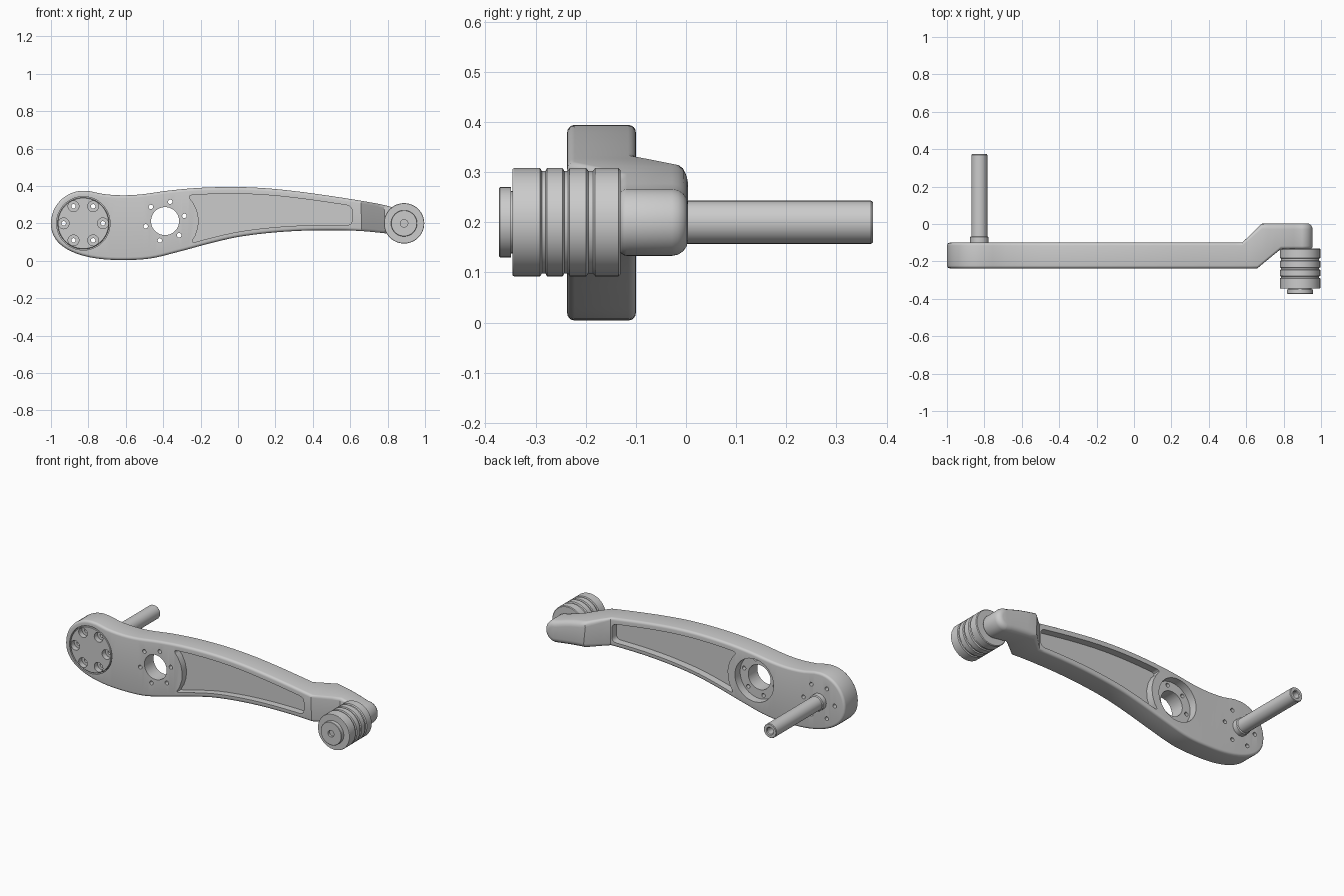
import bpy, bmesh, math

if "Cube" in bpy.data.objects:
    bpy.data.objects.remove(bpy.data.objects["Cube"])

HUB = (-0.827, 0.2)      # axle boss centre (x, z)
BORE = (-0.39, 0.212)    # large through hole
TIP = (0.888, 0.2)       # roller centre
TOP = [(-.827, .374), (-.78, .370), (-.73, .358), (-.63, .350), (-.525, .354), (-.363, .376), (-.2, .390),
       (0, .394), (.17, .386), (.33, .369), (.49, .347), (.65, .322), (.785, .297), (.888, .267)]
BOT = [(-.62, .004), (-.47, .012), (-.31, .05), (-.15, .093), (0, .127), (.17, .149), (.33, .160),
       (.49, .163), (.64, .160), (.785, .147), (.888, .133)]


def curve(pts, x):
    """Smooth interpolation through (x, z) points, level at the first one."""
    def slope(i):
        if i == 0:
            return 0
        a, b = pts[i - 1], pts[min(i + 1, len(pts) - 1)]
        return (b[1] - a[1]) / (b[0] - a[0])
    i = max(k for k in range(len(pts) - 1) if k == 0 or pts[k][0] <= x)
    (x0, z0), (x1, z1) = pts[i], pts[i + 1]
    h = x1 - x0
    t = (x - x0) / h
    return ((2*t**3 - 3*t*t + 1) * z0 + (t**3 - 2*t*t + t) * h * slope(i)
            + (3*t*t - 2*t**3) * z1 + (t**3 - t*t) * h * slope(i + 1))


def tip_half(x):
    return math.sqrt(max(0, .067**2 - (x - TIP[0])**2))


def top_z(x):
    if x < HUB[0]:
        return .2 + .174 * math.sqrt(max(0, 1 - ((HUB[0] - x) / .173)**2))
    return .2 + tip_half(x) if x > TIP[0] else curve(TOP, x)


def bot_z(x):
    if x < -.62:
        return .2 - .196 * max(0, 1 - ((-.62 - x) / .38)**2.3)**(1 / 2.3)
    return .2 - tip_half(x) if x > TIP[0] else curve(BOT, x)


def ramp(x, x0, x1, y0, y1):
    t = min(1, max(0, (x - x0) / (x1 - x0)))
    return y0 + (y1 - y0) * t


def front_y(x):
    return ramp(x, .66, .785, -.237, -.133)


def back_y(x):
    return ramp(x, .58, .685, -.10, .004)


def finish(name, bm):
    bmesh.ops.recalc_face_normals(bm, faces=bm.faces[:])
    me = bpy.data.meshes.new(name)
    bm.to_mesh(me)
    bm.free()
    ob = bpy.data.objects.new(name, me)
    bpy.context.collection.objects.link(ob)
    return ob


def lathe(name, profile, centres, seg=48):
    """Revolve (radius, y) points about y, once per (x, z) centre."""
    bm = bmesh.new()
    for cx, cz in centres:
        prev = None
        for r, y in profile:
            n = seg if r > 0 else 1
            ring = [bm.verts.new((cx + r * math.cos(2*math.pi*k/seg), y, cz + r * math.sin(2*math.pi*k/seg)))
                    for k in range(n)]
            if prev:
                for k in range(seg):
                    j = (k + 1) % seg
                    f = [prev[k % len(prev)], prev[j % len(prev)], ring[j % n], ring[k % n]]
                    bm.faces.new(list(dict.fromkeys(f)))
            prev = ring
    return finish(name, bm)


def cylinder(name, centres, r, y0, y1, seg=48):
    return lathe(name, [(0, y0), (r, y0), (r, y1), (0, y1)], centres, seg)


def circle_of(c, r, start):
    return [(c[0] + r * math.cos(math.radians(start + 60*k)), c[1] + r * math.sin(math.radians(start + 60*k)))
            for k in range(6)]


def cut(ob, cutters):
    """Subtract the cutters, bake the result and delete them."""
    for c in cutters:
        m = ob.modifiers.new(c.name, 'BOOLEAN')
        m.operation, m.solver, m.object = 'DIFFERENCE', 'EXACT', c
    dg = bpy.context.evaluated_depsgraph_get()
    me = bpy.data.meshes.new_from_object(ob.evaluated_get(dg))
    ob.modifiers.clear()
    ob.data = me
    for c in cutters:
        bpy.data.objects.remove(c)


def arm():
    """Outline in x-z, lofted through y with filleted rims and a stepped tip."""
    xs = [HUB[0] - .173 * math.cos(math.radians(7.5*k)) for k in range(12)]
    xs += [HUB[0] + k * (.58 - HUB[0]) / 40 for k in range(41)]
    xs += [.62, .66, .685, .72, .75, .785, .82, .855]
    xs += [TIP[0] + .067 * math.sin(math.radians(9*k)) for k in range(11)]
    n = len(xs) - 1
    ring = [(x, top_z(x)) for x in xs] + [(x, bot_z(x)) for x in xs[n-1:0:-1]]
    ring[0], ring[n] = (xs[0], .2), (xs[n], .2)
    N = len(ring)
    bm = bmesh.new()

    def layer(a, back):
        out = []
        for i, (x, z) in enumerate(ring):
            p, q = ring[i - 1], ring[(i + 1) % N]
            dx, dz = q[0] - p[0], q[1] - p[1]
            l = math.hypot(dx, dz)
            r = ramp(x, .58, .70, .015, .032) if back else .015
            inset, depth = r * (1 - math.sin(a)), r * (1 - math.cos(a))
            x, z = x + inset * dz / l, z - inset * dx / l
            y = back_y(x) - depth if back else front_y(x) + depth
            out.append(bm.verts.new((x, y, z)))
        return out

    steps = [math.pi / 2 * k / 4 for k in range(5)]
    layers = [layer(a, False) for a in steps] + [layer(a, True) for a in reversed(steps)]
    for a, b in zip(layers, layers[1:]):
        for i in range(N):
            j = (i + 1) % N
            bm.faces.new((a[i], a[j], b[j], b[i]))
    for l in (layers[0], layers[-1]):
        for i in range(n):
            f = [l[i], l[i + 1], l[(N - i - 1) % N], l[(N - i) % N]]
            bm.faces.new(list(dict.fromkeys(f)))
    return finish("arm", bm)


def pocket(name, x_end, y0, y1):
    """Cutter following the arm edges, with an arc around the bore at its left."""
    R = .18
    hi, lo = (lambda x: top_z(x) - .036), (lambda x: bot_z(x) + .028)
    def meet(f):
        x = -.27
        for _ in range(15):
            x = BORE[0] + math.sqrt(R*R - (f(x) - BORE[1])**2)
        return x
    xt, xb = meet(hi), meet(lo)
    top = [(x, hi(x)) for x in (xt + (x_end - xt) * k / 14 for k in range(15))]
    bot = [(x, lo(x)) for x in (x_end + (xb - x_end) * k / 14 for k in range(15))]
    a0 = math.atan2(lo(xb) - BORE[1], xb - BORE[0])
    a1 = math.atan2(hi(xt) - BORE[1], xt - BORE[0])
    arc = [(BORE[0] + R * math.cos(a), BORE[1] + R * math.sin(a))
           for a in (a0 + (a1 - a0) * k / 6 for k in range(1, 6))]
    pts = top + bot + arc
    out = []
    for i, p in enumerate(pts):
        if i not in (0, 14, 15, 29):
            out.append(p)
            continue
        ends = []
        for q in (pts[i - 1], pts[(i + 1) % len(pts)]):
            d = math.dist(p, q)
            ends.append([p[k] + (q[k] - p[k]) * .03 / d for k in (0, 1)])
        for t in (0, .25, .5, .75, 1):
            out.append([(1-t)**2 * ends[0][k] + 2*t*(1-t) * p[k] + t*t * ends[1][k] for k in (0, 1)])
    bm = bmesh.new()
    a, b = ([bm.verts.new((x, y, z)) for x, z in out] for y in (y0, y1))
    bm.faces.new(a)
    bm.faces.new(b)
    for i in range(len(a)):
        j = (i + 1) % len(a)
        bm.faces.new((a[i], a[j], b[j], b[i]))
    return finish(name, bm)


# Arm with its recess, bore, pockets and bolt holes
bolts = circle_of(HUB, .105, 0)
body = arm()
cut(body, [cylinder("cap_recess", [HUB], .143, -.3, -.205, 64),
           cylinder("bore", [BORE], .075, -.4, .1),
           cylinder("counterbore", [BORE], .13, -.15, .1, 64),
           pocket("front_pocket", .61, -.4, -.195),
           pocket("back_pocket", .57, -.145, .1),
           cylinder("small_holes", bolts + circle_of(BORE, .107, 15), .012, -.4, .1, 16)])

# Round cover plate with bolt wells
cap = lathe("cover_plate", [(0, -.204), (.138, -.204), (.138, -.234), (.135, -.237), (0, -.237)], [HUB], 64)
cut(cap, [cylinder("bolt_wells", bolts, .029, -.4, 0, 24)])

# Hollow-ended axle with collar
lathe("axle", [(0, -.11), (.049, -.11), (.049, -.070), (.043, -.066), (.043, .369), (.040, .373),
               (.024, .373), (.020, .368), (.020, .30), (0, .30)], [HUB], 32)

# Grooved roller and its end cap
prof = [(0, -.131), (.104, -.131), (.108, -.135)]
for y, w in ((-.190, .009), (-.239, .007), (-.284, .007)):
    prof += [(.108, y + w), (.102, y + w * .5), (.102, y - w * .5), (.108, y - w)]
prof += [(.108, -.343), (.106, -.346), (0, -.346)]
lathe("roller", prof, [TIP], 64)
lathe("roller_end_cap", [(0, -.34), (.062, -.34), (.062, -.349), (.070, -.349), (.070, -.371), (.068, -.373),
                         (.020, -.373), (.020, -.358), (0, -.358)], [TIP], 48)

# Smooth shading with crisp edges
for ob in bpy.context.scene.objects:
    ob.select_set(True)
    bpy.context.view_layer.objects.active = ob
bpy.ops.object.shade_smooth_by_angle(angle=math.radians(30))
